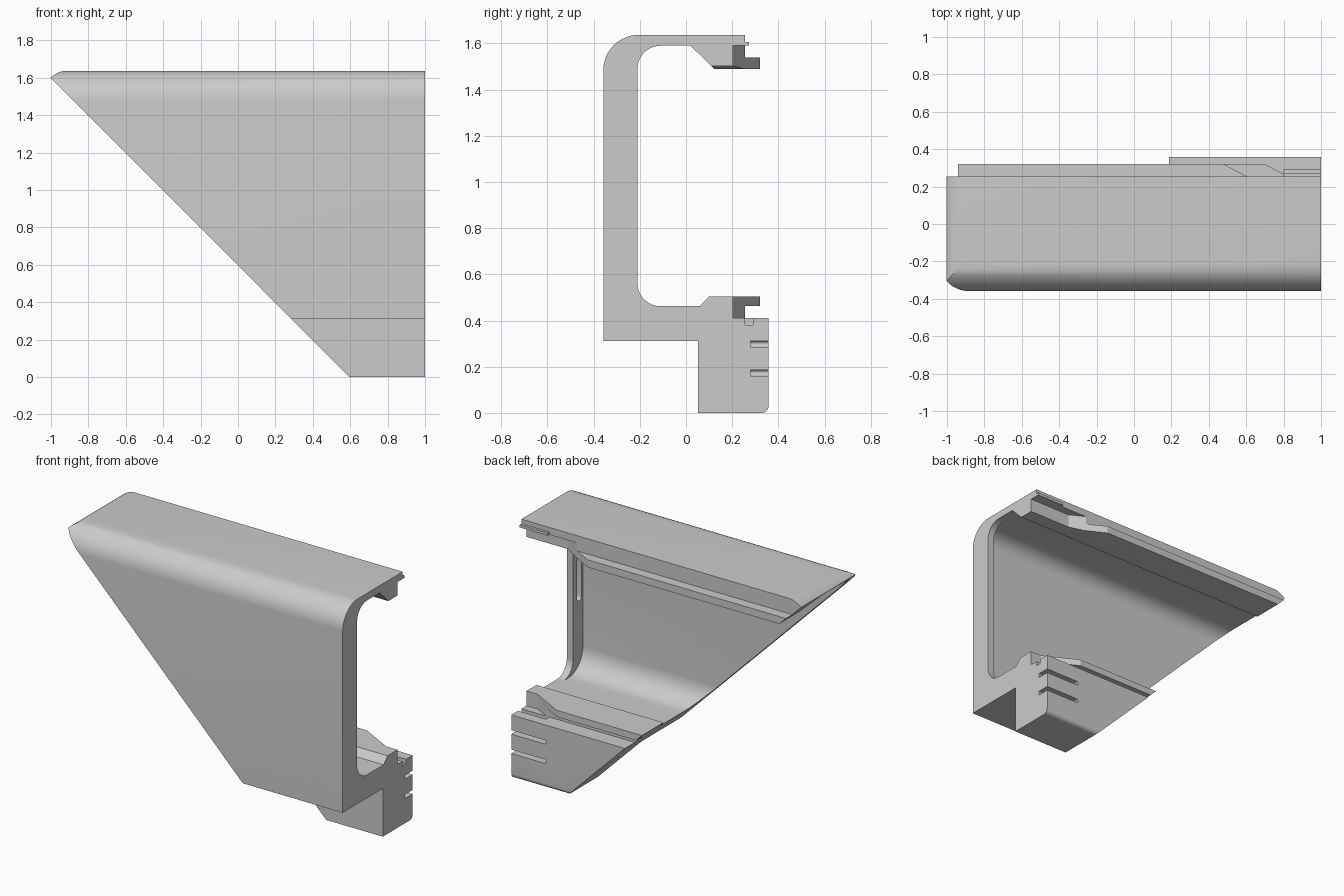
import bpy, bmesh
from math import cos, sin, radians

if "Cube" in bpy.data.objects:
    bpy.data.objects.remove(bpy.data.objects["Cube"], do_unlink=True)

grey = bpy.data.materials.new("plain grey")
grey.use_nodes = True
GREY = (0.6, 0.6, 0.6, 1)
grey.diffuse_color = GREY
grey.node_tree.nodes["Principled BSDF"].inputs["Base Color"].default_value = GREY


def arc(cx, cy, r, start, end, steps=12):
    angles = [radians(start + (end - start) * i / steps) for i in range(steps + 1)]
    return [(cx + r * cos(a), cy + r * sin(a)) for a in angles]


def prism(name, outline, axis, lo, hi):
    """Extrude a 2D outline along one axis; the outline uses the other two axes in order."""
    bm = bmesh.new()
    rings = []
    for level in (lo, hi):
        ring = []
        for p in outline:
            co = list(p)
            co.insert("xyz".index(axis), level)
            ring.append(bm.verts.new(co))
        rings.append(ring)
        bm.faces.new(ring)
    low, high = rings
    for i in range(len(low)):
        bm.faces.new((low[i - 1], low[i], high[i], high[i - 1]))
    bmesh.ops.recalc_face_normals(bm, faces=bm.faces)
    mesh = bpy.data.meshes.new(name)
    bm.to_mesh(mesh)
    bm.free()
    mesh.materials.append(grey)
    obj = bpy.data.objects.new(name, mesh)
    bpy.context.collection.objects.link(obj)
    return obj


def rect(a0, b0, a1, b1):
    return [(a0, b0), (a1, b0), (a1, b1), (a0, b1)]


def combine(target, cutter, operation="DIFFERENCE"):
    mod = target.modifiers.new("cut", "BOOLEAN")
    mod.operation, mod.object, mod.solver = operation, cutter, "EXACT"
    bpy.context.view_layer.objects.active = target
    bpy.ops.object.modifier_apply(modifier=mod.name)
    bpy.data.objects.remove(cutter, do_unlink=True)


# C-shaped bracket with rails and a foot block
section = (
    [(.052, 0)] + arc(.328, .03, .03, -90, 0, 6)
    + [(.358, .41), (.255, .41), (.255, .462), (.32, .462), (.32, .505), (.10, .505), (.06, .462)]
    + arc(-.11, .562, .10, 270, 180)
    + arc(-.11, 1.49, .10, 180, 90)
    + [(.02, 1.59), (.122, 1.49), (.32, 1.49), (.32, 1.538), (.255, 1.538), (.255, 1.637)]
    + arc(-.205, 1.484, .153, 90, 180)
    + [(-.358, .311), (.052, .311)])
body = prism("bracket_body", section, "x", -1.1, 1)

# Diagonal end with a rounded top corner
side = ([(.695, -.1), (1.1, -.1), (1.1, 1.64)]
        + arc(-.9, 1.487, .153, 90, 132, 10))
combine(body, prism("diagonal_end", side, "y", -.5, .5), "INTERSECT")

# Thin wall behind the end rib
cavity = ([(-.10, .462)] + arc(-.16, .612, .15, 270, 180)
          + arc(-.21, 1.49, .10, 180, 90) + [(-.10, 1.59)])
combine(body, prism("cavity", cavity, "x", -1.2, .955))

# Blind slot in the inner side of the rib
rib_slot = arc(-.272, 1.2, .022, 0, 180) + arc(-.272, .94, .022, 180, 360)
combine(body, prism("rib_slot", rib_slot, "x", .9, .985))

# Rail notches with slanted ends
for start, lo, hi in ((.48, 1.48, 1.59), (.70, .41, .6)):
    notch = [(start - .15, .40), (start + .22, .203), (1.1, .203), (1.1, .40)]
    combine(body, prism("rail_notch", notch, "z", lo, hi))

# Slight relief under the upper hook
relief = [(.60, 1.45), (1.1, 1.45), (1.1, 1.503), (.70, 1.503), (.60, 1.488)]
combine(body, prism("hook_relief", relief, "y", .05, .4))

# Groove on the foot and two finger slots in its back
combine(body, prism("foot_groove", rect(.255, .38, .29, .42), "x", .8, 1.1))
for z in (.298, .173):
    slot = [(1.1, z + .013)] + arc(.763, z, .013, 90, 270, 8) + [(1.1, z - .013)]
    combine(body, prism("foot_slot", slot, "y", .28, .5))

# Small tongue on the upper edge
tongue = prism("upper_tongue", rect(.25, 1.59, .272, 1.607), "x", .8, 1)

bpy.ops.object.select_all(action="DESELECT")
for obj in (body, tongue):
    obj.select_set(True)
bpy.context.view_layer.objects.active = body
bpy.ops.object.shade_smooth_by_angle(angle=radians(25))
